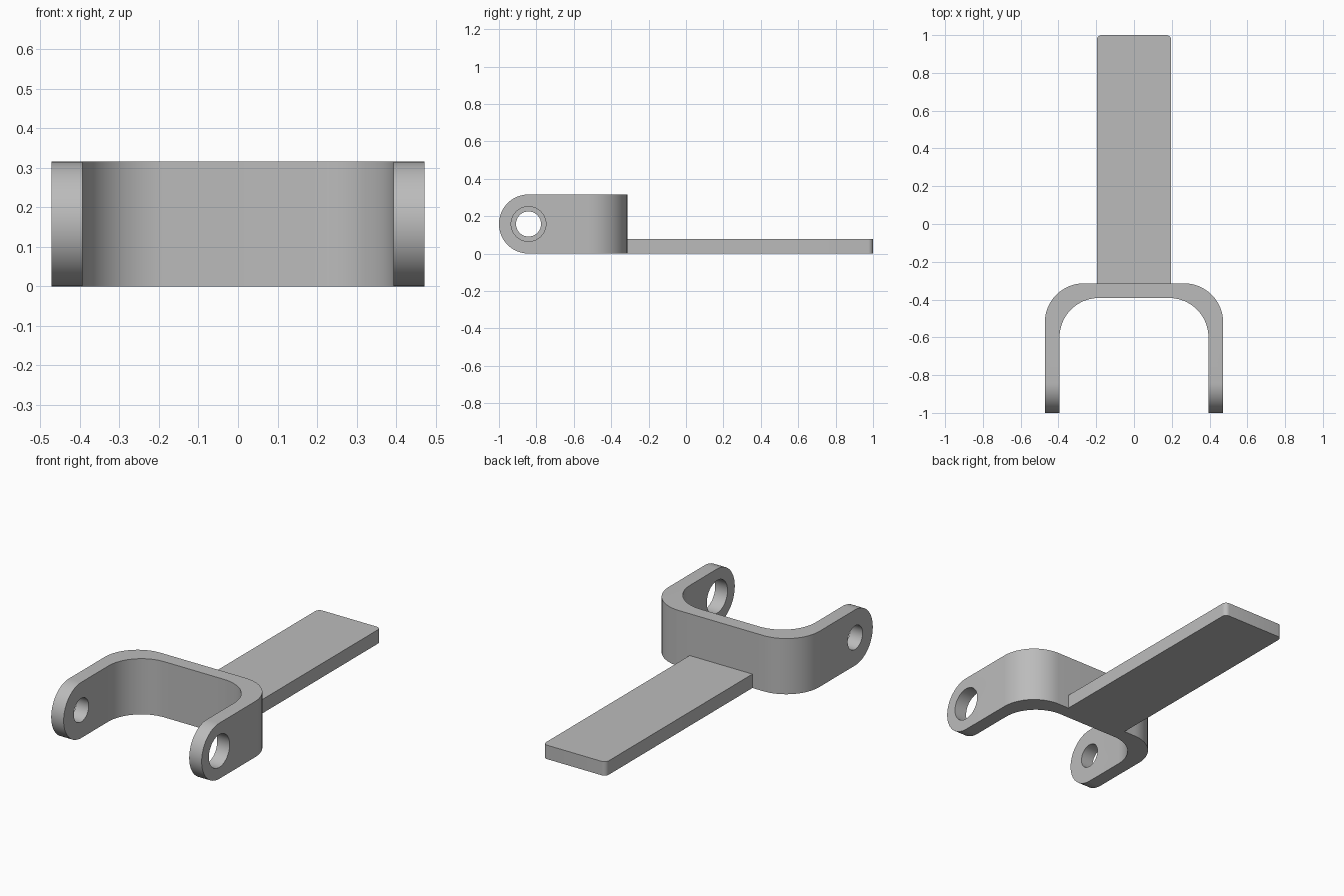
import bpy, bmesh, math
from mathutils import Vector, Matrix

cube = bpy.data.objects.get("Cube")
if cube:
    bpy.data.objects.remove(cube, do_unlink=True)

HALF_W, WALL = 0.472, 0.078      # fork half width and wall thickness
FORK_BACK, HEIGHT = -0.314, 0.316
BEND = 0.207                     # bend radius, inside and outside
EYE_Y, EYE_Z = -1 + HEIGHT / 2, HEIGHT / 2

grey = bpy.data.materials.new("plain grey")
grey.use_nodes = True
colour = (0.5, 0.5, 0.5, 1)
grey.diffuse_color = colour
grey.node_tree.nodes["Principled BSDF"].inputs["Base Color"].default_value = colour


def rounded(corners, steps=16):
    """Outline from (x, y, radius) corners, with each radius drawn as an arc."""
    pts = []
    for i, (x, y, r) in enumerate(corners):
        p = Vector((x, y))
        if r == 0:
            pts.append(p)
            continue
        a = (Vector(corners[i - 1][:2]) - p).normalized() * r
        b = (Vector(corners[(i + 1) % len(corners)][:2]) - p).normalized() * r
        for k in range(steps + 1):
            t = math.pi / 2 * k / steps
            pts.append(p + a * (1 - math.sin(t)) + b * (1 - math.cos(t)))
    return pts


def prism(name, outline, depth, matrix=Matrix()):
    """Extrude a flat outline upwards, then place it."""
    bm = bmesh.new()
    face = bm.faces.new([bm.verts.new((p[0], p[1], 0)) for p in outline])
    top = bmesh.ops.extrude_face_region(bm, geom=[face])["geom"]
    bmesh.ops.translate(bm, vec=(0, 0, depth),
                        verts=[v for v in top if isinstance(v, bmesh.types.BMVert)])
    bmesh.ops.recalc_face_normals(bm, faces=bm.faces)
    bm.transform(matrix)
    mesh = bpy.data.meshes.new(name)
    bm.to_mesh(mesh)
    bm.free()
    mesh.materials.append(grey)
    obj = bpy.data.objects.new(name, mesh)
    bpy.context.collection.objects.link(obj)
    return obj


def select(obj):
    bpy.ops.object.select_all(action='DESELECT')
    obj.select_set(True)
    bpy.context.view_layer.objects.active = obj


def cut(target, cutter, operation):
    """Apply a boolean and discard its cutter."""
    mod = target.modifiers.new("cut", 'BOOLEAN')
    mod.operation, mod.solver, mod.object = operation, 'EXACT', cutter
    select(target)
    bpy.ops.object.modifier_apply(modifier=mod.name)
    bpy.data.objects.remove(cutter, do_unlink=True)


def sideways(x):
    """Turn an outline drawn in (y, z) so that it extrudes along +x."""
    return Matrix.Translation((x, 0, 0)) @ Matrix(
        ((0, 0, 1, 0), (1, 0, 0, 0), (0, 1, 0, 0), (0, 0, 0, 1)))


# Fork: U-shaped band seen from above
inner, inner_back = HALF_W - WALL, FORK_BACK - WALL
fork = prism("fork", rounded([
    (-HALF_W, -1.1, 0), (-inner, -1.1, 0),
    (-inner, inner_back, BEND), (inner, inner_back, BEND),
    (inner, -1.1, 0), (HALF_W, -1.1, 0),
    (HALF_W, FORK_BACK, BEND), (-HALF_W, FORK_BACK, BEND)]), HEIGHT)

# Round the arm ends by removing everything in front of the eye arc
arc = [(EYE_Y + HEIGHT / 2 * math.cos(t), EYE_Z + HEIGHT / 2 * math.sin(t))
       for t in (math.pi * (0.5 + k / 32) for k in range(33))]
ends = prism("end_cutter", arc + [(EYE_Y, -0.1), (-1.2, -0.1), (-1.2, 0.5), (EYE_Y, 0.5)],
             1.2, sideways(-0.6))
cut(fork, ends, 'DIFFERENCE')

# Pin holes: the left arm has the larger one
for x, radius in ((0.3, 0.093), (-0.6, 0.067)):
    circle = [(EYE_Y + radius * math.cos(t), EYE_Z + radius * math.sin(t))
              for t in (math.tau * k / 48 for k in range(48))]
    cut(fork, prism("hole_cutter", circle, 0.3, sideways(x)), 'DIFFERENCE')

# Flat tab running back from the fork
tab = prism("tab", rounded([(-0.197, FORK_BACK, 0), (0.197, FORK_BACK, 0),
                            (0.197, 1, 0.026), (-0.197, 1, 0.026)], 8), 0.079)

for obj in (fork, tab):
    select(obj)
    bpy.ops.object.shade_smooth_by_angle(angle=math.radians(30))
